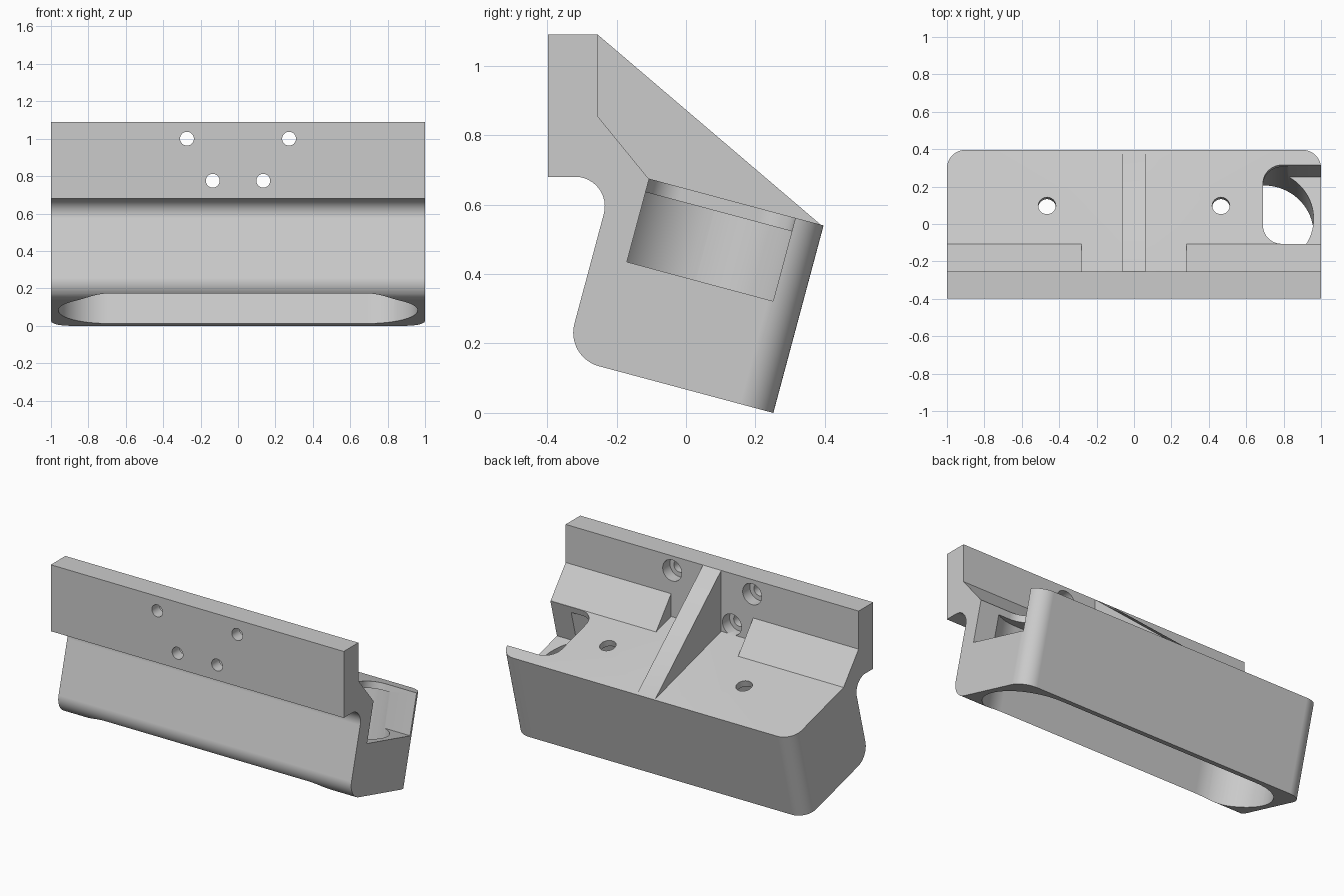
import bpy
import bmesh
from math import radians, sin, cos, tan, pi
from mathutils import Matrix, Vector

if "Cube" in bpy.data.objects:
    bpy.data.objects.remove(bpy.data.objects["Cube"])

TILT = radians(15)
FLOOR, BASE = 0.624, 0.065      # tray top and underside, along the tilted axis
FRONT, BACK = -0.377, 0.243     # tray walls, across the tilted axis
PLATE_Y, STEP_Y, TOP = -0.397, -0.255, 1.09
TILTED = Matrix.Rotation(-TILT, 4, 'X')
UPRIGHT = Matrix(((0, 0, 1, 0), (1, 0, 0, 0), (0, 1, 0, 0), (0, 0, 0, 1)))  # (y, z) extruded along x

grey = bpy.data.materials.new("light_grey")
grey.use_nodes = True
grey.diffuse_color = (0.6, 0.6, 0.6, 1)
grey.node_tree.nodes["Principled BSDF"].inputs["Base Color"].default_value = (0.6, 0.6, 0.6, 1)


def tray(a, b):
    """Tray coordinates to (y, z)."""
    return (a * cos(TILT) + b * sin(TILT), -a * sin(TILT) + b * cos(TILT))


def floor_z(y):
    return FLOOR / cos(TILT) - y * tan(TILT)


def rounded(corners, steps=12):
    """Polygon from (x, y, radius) corners."""
    pts, n = [], len(corners)
    for i, (x, y, r) in enumerate(corners):
        p = Vector((x, y))
        if not r:
            pts.append(p)
            continue
        d1 = (Vector(corners[i - 1][:2]) - p).normalized()
        d2 = (Vector(corners[(i + 1) % n][:2]) - p).normalized()
        half = d1.angle(d2) / 2
        centre = p + (d1 + d2).normalized() * r / sin(half)
        start = p + d1 * r / tan(half) - centre
        end = p + d2 * r / tan(half) - centre
        sweep = start.angle(end)
        for k in range(steps + 1):
            t = k / steps
            pts.append(centre + (start * sin((1 - t) * sweep) + end * sin(t * sweep)) / sin(sweep))
    return pts


def prism(name, pts, lo, hi, frame):
    bm = bmesh.new()
    face = bm.faces.new([bm.verts.new((p[0], p[1], lo)) for p in pts])
    out = bmesh.ops.extrude_face_region(bm, geom=[face])
    new = [v for v in out["geom"] if isinstance(v, bmesh.types.BMVert)]
    bmesh.ops.translate(bm, verts=new, vec=(0, 0, hi - lo))
    bmesh.ops.transform(bm, matrix=frame, verts=bm.verts)
    bmesh.ops.recalc_face_normals(bm, faces=bm.faces)
    mesh = bpy.data.meshes.new(name)
    bm.to_mesh(mesh)
    bm.free()
    mesh.materials.append(grey)
    obj = bpy.data.objects.new(name, mesh)
    bpy.context.collection.objects.link(obj)
    return obj


def circle(x, y, r, n=32):
    return [(x + r * cos(2 * pi * k / n), y + r * sin(2 * pi * k / n)) for k in range(n)]


def combine(target, tool, operation):
    mod = target.modifiers.new("cut", 'BOOLEAN')
    mod.operation, mod.solver, mod.object = operation, 'EXACT', tool
    bpy.context.view_layer.update()
    result = bpy.data.meshes.new_from_object(target.evaluated_get(bpy.context.evaluated_depsgraph_get()))
    target.modifiers.clear()
    target.data = result
    bpy.data.objects.remove(tool)


# Mounting plate and tilted tray in one section
under_b = (0.68 + FRONT * sin(TILT)) / cos(TILT)
section = [(PLATE_Y, TOP, 0), (STEP_Y, TOP, 0), (STEP_Y, floor_z(STEP_Y), 0),
           (*tray(BACK, FLOOR), 0), (*tray(BACK, BASE), 0),
           (*tray(FRONT, BASE), 0.1), (*tray(FRONT, under_b), 0.085), (PLATE_Y, 0.68, 0)]
body = prism("wall_holder", rounded(section), -1, 1, UPRIGHT)

# Rounded rear corners of the tray
bm = bmesh.new()
bm.from_mesh(body.data)
inverse = TILTED.inverted()
rear = [e for e in bm.edges
        if all((inverse @ v.co).y > BACK - 0.01 for v in e.verts)
        and abs(e.verts[0].co.x - e.verts[1].co.x) < 0.01]
bmesh.ops.bevel(bm, geom=rear, offset=0.1, segments=12, profile=0.5, affect='EDGES')
bm.to_mesh(body.data)
bm.free()

# Sloped reinforcing blocks and the central rib
block = [(STEP_Y, 0.855), (-0.108, floor_z(-0.108)), (-0.27, 0.70)]
for lo, hi in ((-1, -0.28), (0.28, 1)):
    combine(body, prism("block", block, lo, hi, UPRIGHT), 'UNION')
rib = [(STEP_Y, TOP), (0.388, floor_z(0.388)), (0.3, 0.5), (-0.27, 0.70)]
combine(body, prism("rib", rib, -0.062, 0.062, UPRIGHT), 'UNION')

# Long round-ended cavity, open underneath
r = 0.267
cavity = rounded([(-0.96, -0.34, r), (0.96, -0.34, r), (0.96, 0.196, r), (-0.96, 0.196, r)], 20)
combine(body, prism("cavity", cavity, -0.2, 0.584, TILTED), 'DIFFERENCE')

# Side pocket on the left end
pocket = rounded([(0.69, -0.277, 0.1), (1.2, -0.277, 0), (1.2, 0.159, 0), (0.69, 0.159, 0.1)])
combine(body, prism("pocket", pocket, 0.376, 0.8, TILTED), 'DIFFERENCE')

# Screw holes with counterbores, and floor holes
for side in (-1, 1):
    combine(body, prism("floor_hole", circle(side * 0.465, -0.066, 0.047), 0.5, 0.7, TILTED), 'DIFFERENCE')
    for x, z in ((0.273, 1.0), (0.135, 0.775)):
        facing = Matrix.Rotation(radians(90), 4, 'X')   # (x, z) extruded towards the front
        combine(body, prism("screw_hole", circle(side * x, z, 0.037), 0.25, 0.5, facing), 'DIFFERENCE')
        combine(body, prism("counterbore", circle(side * x, z, 0.065), 0.19, 0.325, facing), 'DIFFERENCE')

# Smooth curves, crisp edges
bpy.ops.object.select_all(action='DESELECT')
body.select_set(True)
bpy.context.view_layer.objects.active = body
bpy.ops.object.shade_smooth_by_angle(angle=radians(30))
weighted = body.modifiers.new("weighted_normals", 'WEIGHTED_NORMAL')
weighted.keep_sharp = True
